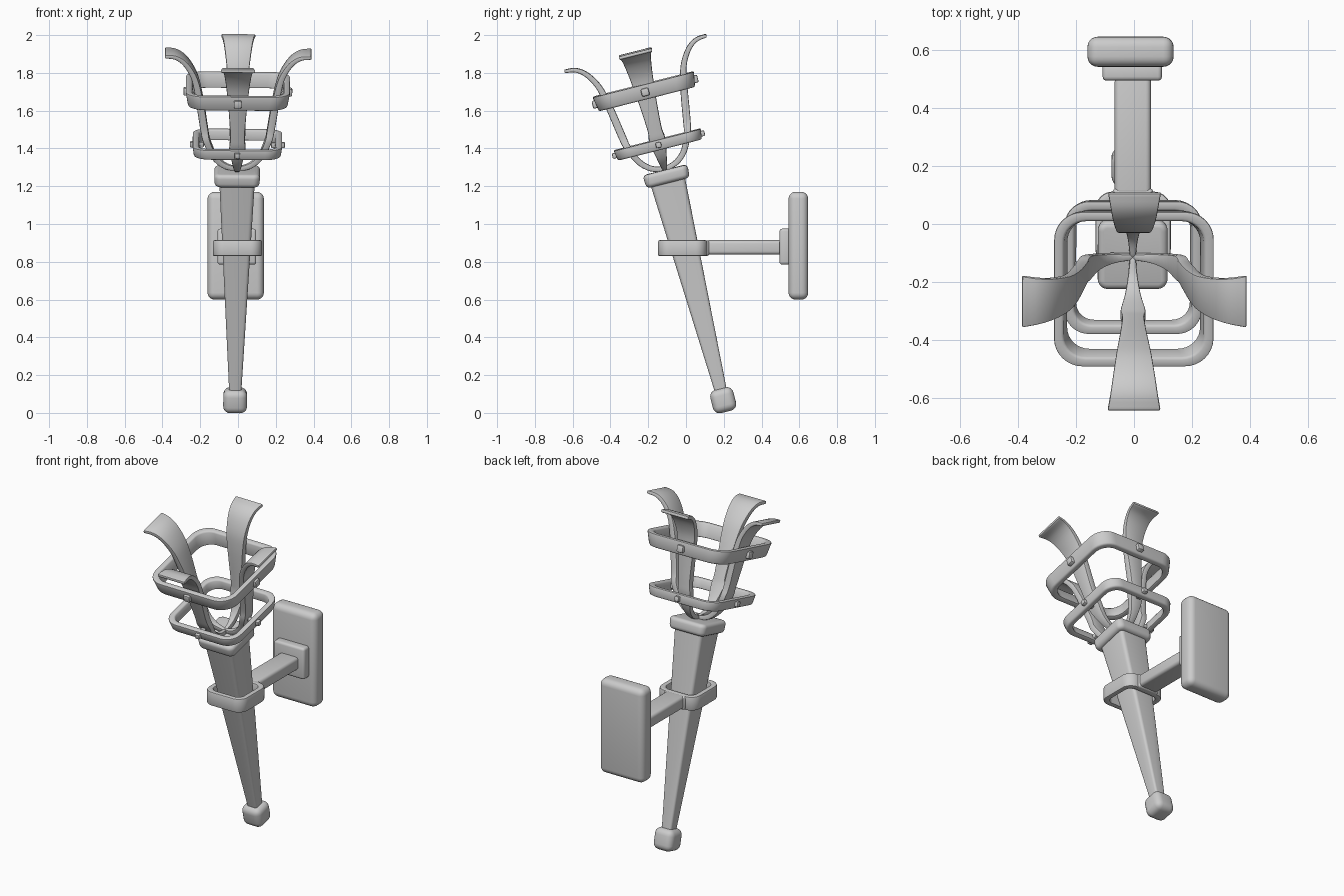
import bpy, bmesh, math
from mathutils import Matrix, Vector

if "Cube" in bpy.data.objects:
    bpy.data.objects.remove(bpy.data.objects["Cube"])

# leaning frame of the torch: origin in the end knob, local z along the shaft
TORCH = (Matrix.Translation((-0.015, 0.197, 0.067))
         @ Matrix.Rotation(math.radians(0.5), 4, 'Y')
         @ Matrix.Rotation(math.radians(14.2), 4, 'X'))
WORLD = Matrix.Identity(4)


def finish(name, bm, bevel, segs, matrix):
    """Round the sharp edges, place the part and shade it smooth."""
    bmesh.ops.recalc_face_normals(bm, faces=bm.faces)
    if bevel:
        sharp = [e for e in bm.edges if e.calc_face_angle(0) > math.radians(35)]
        bmesh.ops.bevel(bm, geom=sharp, offset=bevel, segments=segs,
                        profile=0.5, affect='EDGES', clamp_overlap=True)
    bm.transform(matrix)
    me = bpy.data.meshes.new(name)
    bm.to_mesh(me)
    bm.free()
    ob = bpy.data.objects.new(name, me)
    bpy.context.collection.objects.link(ob)
    bpy.ops.object.select_all(action='DESELECT')
    ob.select_set(True)
    bpy.context.view_layer.objects.active = ob
    bpy.ops.object.shade_smooth_by_angle(angle=math.radians(40))
    return ob


def loft(bm, loops, closed=False):
    """Skin a list of equal-length vertex loops."""
    rows = [[bm.verts.new(p) for p in lp] for lp in loops]
    n = len(rows[0])
    pairs = list(zip(rows, rows[1:]))
    if closed:
        pairs.append((rows[-1], rows[0]))
    for a, b in pairs:
        for i in range(n):
            j = (i + 1) % n
            bm.faces.new((a[i], a[j], b[j], b[i]))
    if not closed:
        bm.faces.new(rows[0])
        bm.faces.new(rows[-1])


def box(name, center, size, bevel, segs=4, matrix=WORLD):
    bm = bmesh.new()
    bmesh.ops.create_cube(bm, size=1)
    bm.transform(Matrix.Translation(center) @ Matrix.Diagonal((*size, 1)))
    return finish(name, bm, bevel, segs, matrix)


def rounded_square(half, rad, z, steps=8):
    pts = []
    for k in range(4):
        cx = (half - rad) * (1 if k in (0, 3) else -1)
        cy = (half - rad) * (1 if k in (0, 1) else -1)
        for i in range(steps + 1):
            a = math.pi / 2 * (k + i / steps)
            pts.append((cx + rad * math.cos(a), cy + rad * math.sin(a), z))
    return pts


def band(name, z0, z1, half0, half1, thick, rad, matrix):
    """Rounded-square hoop, optionally flaring upwards."""
    bm = bmesh.new()
    loft(bm, [rounded_square(half0, rad, z0),
              rounded_square(half1, rad, z1),
              rounded_square(half1 - thick, rad - thick * 0.7, z1),
              rounded_square(half0 - thick, rad - thick * 0.7, z0)], closed=True)
    return finish(name, bm, 0.008, 2, matrix)


def catmull(points, steps):
    p = [Vector(q) for q in points]
    p = [2 * p[0] - p[1]] + p + [2 * p[-1] - p[-2]]
    out = []
    for i in range(1, len(p) - 2):
        a, b, c, d = p[i - 1:i + 3]
        for k in range(steps):
            t = k / steps
            out.append(0.5 * (2 * b + (c - a) * t + (2 * a - 5 * b + 4 * c - d) * t * t
                              + (3 * b - a - 3 * c + d) * t ** 3))
    return out + [p[-2]]


# shaft: tapered square stick with rounded edges
bm = bmesh.new()
loft(bm, [rounded_square(0.031, 0.012, 0.03, 4), rounded_square(0.094, 0.022, 1.21, 4)])
finish("shaft", bm, 0, 1, TORCH)

# end knob and collar
box("end_knob", (0, 0, 0), (0.126, 0.126, 0.126), 0.036, 5, TORCH)
bm = bmesh.new()
loft(bm, [rounded_square(0.118, 0.035, 1.187), rounded_square(0.122, 0.035, 1.258)])
finish("collar", bm, 0.022, 4, TORCH)

# four flaring prongs: radius, height, width, thickness along the strip
PRONG = [(0.0, 1.262, 0.02, 0.025), (0.07, 1.283, 0.034, 0.03), (0.125, 1.335, 0.055, 0.032),
         (0.163, 1.42, 0.086, 0.036), (0.176, 1.48, 0.076, 0.04), (0.195, 1.6, 0.09, 0.04),
         (0.213, 1.7, 0.108, 0.036), (0.236, 1.78, 0.125, 0.031), (0.28, 1.85, 0.145, 0.027),
         (0.33, 1.886, 0.163, 0.023), (0.388, 1.894, 0.183, 0.018)]
path = catmull(PRONG, 4)
for k, side in enumerate(("right", "back", "left", "front")):
    turn = TORCH @ Matrix.Rotation(k * math.pi / 2, 4, 'Z')
    loops = []
    for i, (r, s, w, t) in enumerate(path):
        a, b = path[max(i - 1, 0)], path[min(i + 1, len(path) - 1)]
        tan = Vector((b[0] - a[0], 0, b[1] - a[1])).normalized()
        nrm = Vector((tan.z, 0, -tan.x)) * t / 2
        mid, wide = Vector((r, 0, s)), Vector((0, w / 2, 0))
        loops.append([mid + nrm + wide, mid - nrm + wide,
                      mid - nrm - wide, mid + nrm - wide])
    bm = bmesh.new()
    loft(bm, loops)
    finish("prong_" + side, bm, 0.006, 2, turn)
    # rivets that tie the prong to the two hoops
    box("upper_rivet_" + side, (0.252, 0, 1.685), (0.072, 0.042, 0.042), 0.008, 2, turn)
    box("lower_rivet_" + side, (0.215, 0, 1.396), (0.074, 0.03, 0.03), 0.006, 2, turn)

# cage hoops
band("upper_hoop", 1.646, 1.726, 0.262, 0.277, 0.034, 0.1, TORCH)
band("lower_hoop", 1.368, 1.424, 0.229, 0.238, 0.034, 0.085, TORCH)

# wall bracket: clamp, arm, boss and back plate
band("clamp", 0.83, 0.914, 0.13, 0.13, 0.032, 0.06, Matrix.Translation((-0.003, -0.018, 0)))
box("arm_root", (-0.004, 0.108, 0.872), (0.14, 0.03, 0.082), 0.012, 3)
box("arm", (-0.004, 0.305, 0.876), (0.125, 0.41, 0.076), 0.018)
box("boss", (-0.006, 0.525, 0.88), (0.205, 0.06, 0.19), 0.014, 3)
box("back_plate", (-0.012, 0.595, 0.885), (0.298, 0.104, 0.57), 0.036, 5)
